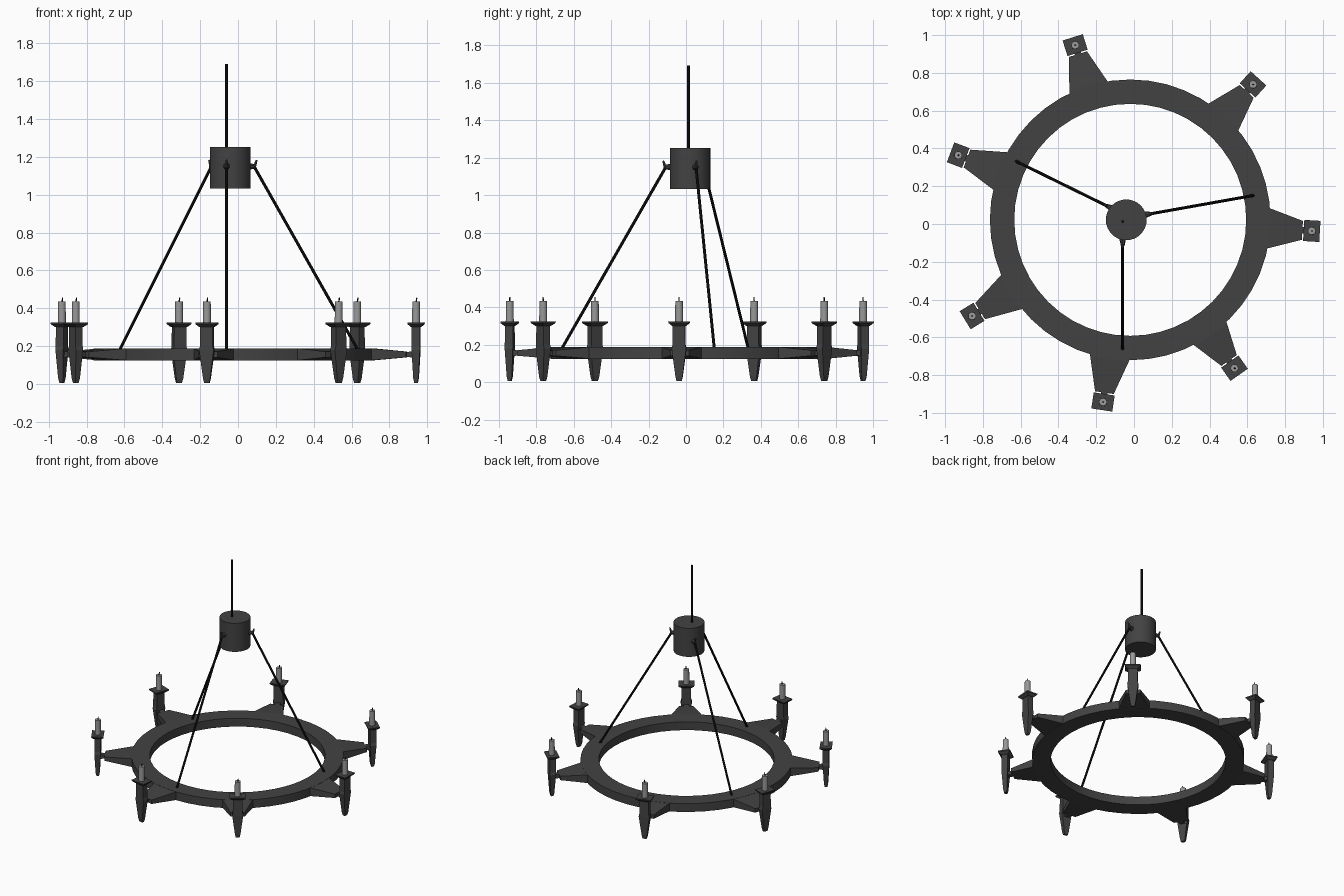
import bpy, bmesh, math
from mathutils import Vector, Matrix

if "Cube" in bpy.data.objects:
    bpy.data.objects.remove(bpy.data.objects["Cube"])

CX, CY = -0.02, 0.022          # ring centre
HX, HY = -0.041, 0.022         # hub centre


def material(name, v):
    m = bpy.data.materials.new(name)
    m.diffuse_color = (v, v, v, 1)
    m.use_nodes = True
    m.node_tree.nodes["Principled BSDF"].inputs["Base Color"].default_value = m.diffuse_color
    return m


iron = material("iron", 0.055)
black = material("black_rod", 0.008)
wax = material("wax", 0.32)


def finish(name, bm, mat, smooth=False):
    bmesh.ops.recalc_face_normals(bm, faces=bm.faces)
    me = bpy.data.meshes.new(name)
    bm.to_mesh(me)
    bm.free()
    me.materials.append(mat)
    ob = bpy.data.objects.new(name, me)
    bpy.context.collection.objects.link(ob)
    if smooth:
        bpy.ops.object.select_all(action='DESELECT')
        ob.select_set(True)
        bpy.context.view_layer.objects.active = ob
        bpy.ops.object.shade_smooth_by_angle(angle=math.radians(35))
    return ob


def loft(name, loops, mat, matrix=None):
    """Skin a series of equal-length point loops and cap both ends."""
    bm = bmesh.new()
    rows = [[bm.verts.new(p) for p in lp] for lp in loops]
    for a, b in zip(rows, rows[1:]):
        n = len(a)
        for i in range(n):
            bm.faces.new((a[i], a[(i + 1) % n], b[(i + 1) % n], b[i]))
    bm.faces.new(rows[0])
    bm.faces.new(rows[-1])
    ob = finish(name, bm, mat)
    if matrix:
        ob.matrix_world = matrix
    return ob


def rect_z(r, hr, ht, z):
    return [(r - hr, -ht, z), (r + hr, -ht, z), (r + hr, ht, z), (r - hr, ht, z)]


def rect_x(x, hy, z0, z1):
    return [(x, -hy, z0), (x, hy, z0), (x, hy, z1), (x, -hy, z1)]


def rod(name, p, q, r1, r2, mat, sides=8):
    p, q = Vector(p), Vector(q)
    d = q - p
    m = Matrix.Translation((p + q) / 2) @ d.to_track_quat('Z', 'Y').to_matrix().to_4x4()
    bm = bmesh.new()
    bmesh.ops.create_cone(bm, cap_ends=True, segments=sides, radius1=r1,
                          radius2=r2, depth=d.length, matrix=m)
    return finish(name, bm, mat, True)


# Main ring: rectangular section swept round
bm = bmesh.new()
N = 48
section = [(0.614, 0.124), (0.743, 0.124), (0.743, 0.188), (0.614, 0.188)]
rings = []
for i in range(N):
    a = 2 * math.pi * i / N
    rings.append([bm.verts.new((CX + r * math.cos(a), CY + r * math.sin(a), z))
                  for r, z in section])
for i in range(N):
    a, b = rings[i], rings[(i + 1) % N]
    for k in range(4):
        bm.faces.new((a[k], b[k], b[(k + 1) % 4], a[(k + 1) % 4]))
finish("main_ring", bm, iron, True)

# Seven arms with candle holders: (angle, radius of candle)
holders = [(-3.5, .963), (47.8, .968), (107.5, .970), (159.4, .973),
           (211.3, .980), (261.5, .975), (305.1, .960)]
for i, (deg, r) in enumerate(holders):
    M = Matrix.Translation((CX, CY, 0)) @ Matrix.Rotation(math.radians(deg), 4, 'Z')
    # tapered arm with a narrow neck
    loft(f"arm_{i}", [rect_x(.69, .119, .126, .187), rect_x(.745, .103, .126, .187),
                      rect_x(r - .05, .05, .141, .171)], iron, M)
    loft(f"arm_neck_{i}", [rect_x(r - .06, .016, .143, .169),
                           rect_x(r - .01, .02, .14, .172)], iron, M)
    # pointed holder body
    loft(f"holder_{i}", [rect_z(r, .009, .014, .006), rect_z(r, .014, .019, .03),
                         rect_z(r, .022, .039, .18), rect_z(r, .022, .034, .2),
                         rect_z(r, .022, .033, .312)], iron, M)
    # flared drip plate
    loft(f"drip_plate_{i}", [rect_z(r, .024, .036, .300), rect_z(r, .042, .055, .316),
                             rect_z(r, .043, .056, .325)], iron, M)
    # candle and wick
    c = M @ Vector((r, 0, 0))
    rod(f"candle_{i}", (c.x, c.y, .32), (c.x, c.y, .435), .0215, .0205, wax, 14)
    rod(f"wick_{i}", (c.x, c.y, .43), (c.x + .004, c.y, .456), .004, .003, black, 6)

# Hub drum and ceiling rod
rod("hub", (HX, HY, 1.032), (HX, HY, 1.252), .108, .108, iron, 32)
rod("ceiling_rod", (-.06, .013, 1.24), (-.06, .013, 1.692), .008, .008, black)

# Three suspension rods with hooks on the hub
cables = [((-.138, .093), (-.624, .332)), ((.082, .053), (.632, .151)),
          ((-.06, -.105), (-.06, -.662))]
for i, ((ax, ay), (bx, by)) in enumerate(cables):
    rod(f"suspension_rod_{i}", (ax, ay, 1.155), (bx, by, .183), .008, .008, black)
    out = (Vector((bx, by, 0)) - Vector((ax, ay, 0))).normalized()
    a = Vector((ax, ay, 1.15))
    rod(f"hook_base_{i}", a - out * .05, a + out * .012, .024, .010, iron, 10)
    rod(f"hook_tip_{i}", a + out * .004 - Vector((0, 0, .006)),
        a + out * .017 + Vector((0, 0, .034)), .009, .005, iron, 8)
